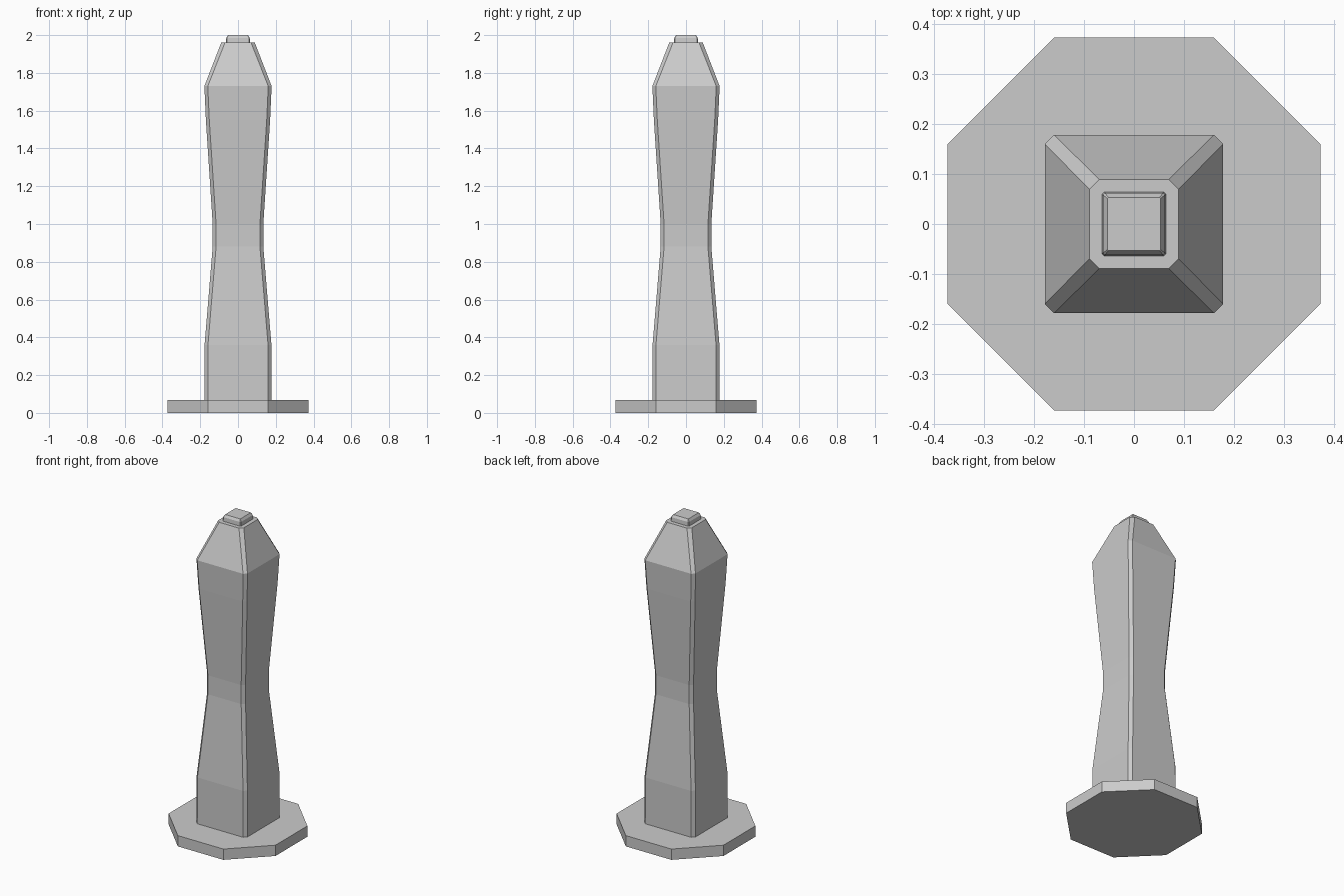
import bpy, bmesh

if "Cube" in bpy.data.objects:
    bpy.data.objects.remove(bpy.data.objects["Cube"])


def loft(name, sections):
    """Stack chamfered-square rings given as (z, half width, corner cut)."""
    bm = bmesh.new()
    rings = []
    for z, h, c in sections:
        k = h - c
        pts = [(h, -k), (h, k), (k, h), (-k, h), (-h, k), (-h, -k), (-k, -h), (k, -h)]
        rings.append([bm.verts.new((x, y, z)) for x, y in pts])
    for a, b in zip(rings, rings[1:]):
        for i in range(8):
            j = (i + 1) % 8
            bm.faces.new((a[i], a[j], b[j], b[i]))
    bm.faces.new(rings[0][::-1])
    bm.faces.new(rings[-1])
    mesh = bpy.data.meshes.new(name)
    bm.to_mesh(mesh)
    bm.free()
    obj = bpy.data.objects.new(name, mesh)
    bpy.context.collection.objects.link(obj)
    return obj


# Octagonal foot plate
loft("base_plate", [(0, 0.373, 0.214), (0.068, 0.373, 0.214)])

# Waisted stone shaft with chamfered corners and tapered shoulders
loft("pillar_shaft", [
    (0.068, 0.178, 0.018), (0.36, 0.177, 0.018),
    (0.88, 0.134, 0.018), (1.0, 0.134, 0.018),
    (1.55, 0.170, 0.018), (1.73, 0.178, 0.018),
    (1.96, 0.089, 0.02),
])

# Small bevelled block on top
loft("top_cap", [
    (1.955, 0.064, 0.004), (1.985, 0.062, 0.004), (2.0, 0.053, 0.002),
])
